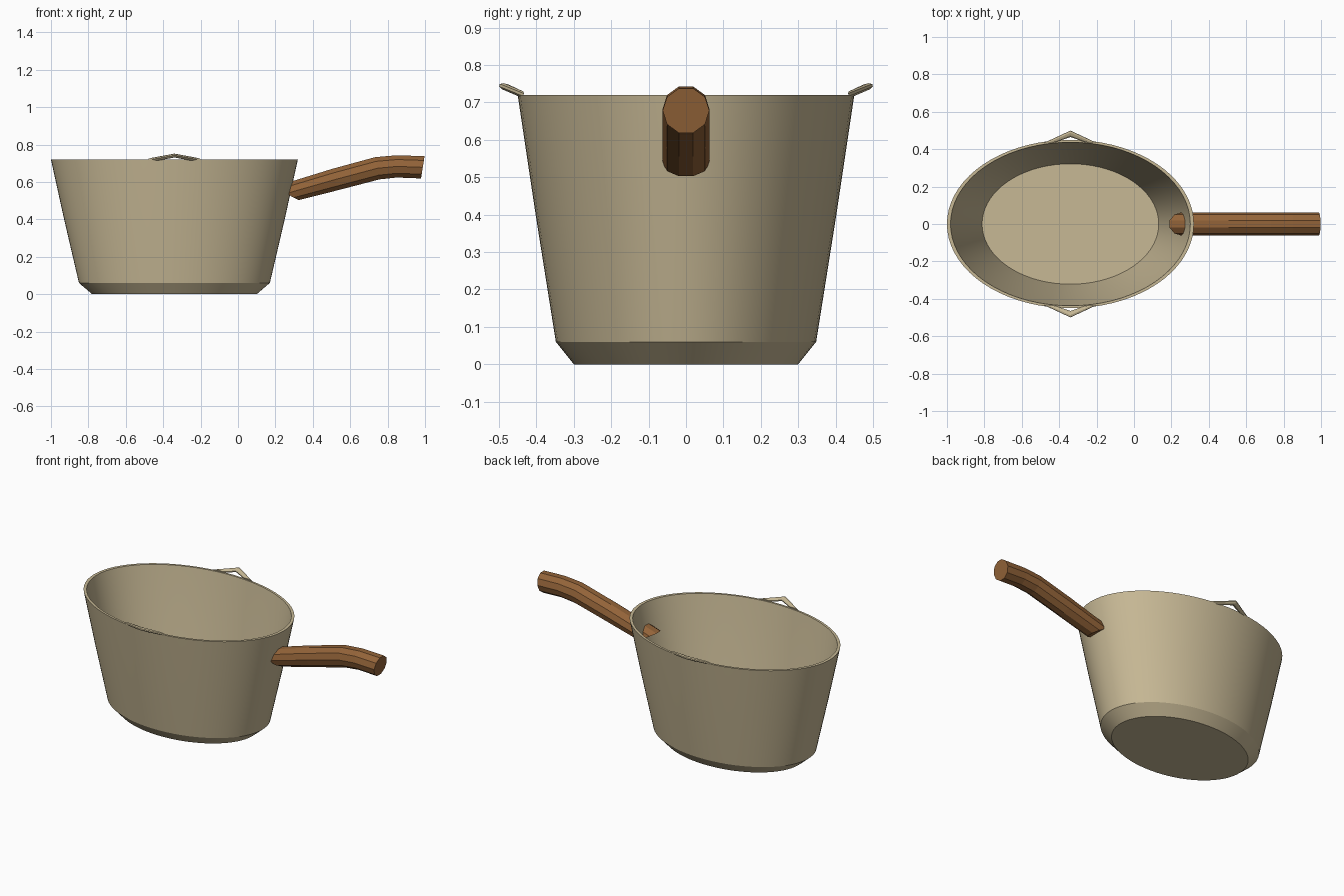
import bpy, bmesh, math
from mathutils import Vector

cube = bpy.data.objects.get("Cube")
if cube:
    bpy.data.objects.remove(cube)


def make_material(name, colour):
    mat = bpy.data.materials.new(name)
    mat.use_nodes = True
    mat.diffuse_color = colour
    mat.node_tree.nodes["Principled BSDF"].inputs["Base Color"].default_value = colour
    return mat


def loft(name, rings, sides, mat, phase=0.0):
    """Skin a run of elliptical rings, each (centre, half axis u, half axis v), and cap both ends."""
    bm = bmesh.new()
    loops = []
    for centre, u, v in rings:
        c, u, v = Vector(centre), Vector(u), Vector(v)
        angles = [phase + math.tau * i / sides for i in range(sides)]
        loops.append([bm.verts.new(c + u * math.cos(a) + v * math.sin(a)) for a in angles])
    for a, b in zip(loops, loops[1:]):
        for i in range(sides):
            j = (i + 1) % sides
            bm.faces.new((a[i], a[j], b[j], b[i]))
    bm.faces.new(loops[0])
    bm.faces.new(loops[-1])
    bmesh.ops.recalc_face_normals(bm, faces=bm.faces)
    mesh = bpy.data.meshes.new(name)
    bm.to_mesh(mesh)
    bm.free()
    mesh.materials.append(mat)
    obj = bpy.data.objects.new(name, mesh)
    bpy.context.collection.objects.link(obj)
    return obj


def smooth(obj, degrees):
    bpy.ops.object.select_all(action="DESELECT")
    obj.select_set(True)
    bpy.context.view_layer.objects.active = obj
    bpy.ops.object.shade_smooth_by_angle(angle=math.radians(degrees))


enamel = make_material("beige enamel", (0.57, 0.48, 0.30, 1))
wood = make_material("brown wood", (0.29, 0.125, 0.04, 1))

POT_X = -0.34
STRETCH = 1.467

# Oval pot: outside wall up, over the rim, then down to the inner floor
profile = [(0.30, 0.0), (0.348, 0.06), (0.402, 0.40), (0.45, 0.72),
           (0.437, 0.72), (0.388, 0.40), (0.322, 0.05)]
pot = loft("pot_body", [((POT_X, 0, z), (r * STRETCH, 0, 0), (0, r, 0)) for r, z in profile],
           72, enamel)
smooth(pot, 25)

# Ten-sided wooden handle, its slanted inner end passing through the wall
R = 0.0625
stations = [(0.257, 0.538, -0.070, 0.037), (0.52, 0.613, -0.016, 0.060),
            (0.745, 0.673, -0.012, R), (0.85, 0.683, 0.0, R),
            (0.988, 0.678, 0.010, R)]
loft("long_handle", [((x, 0, z), (0, R, 0), (hx, 0, hz)) for x, z, hx, hz in stations],
     10, wood)

# Bent bar lugs on the front and back of the rim
for name, side in (("front_lug", -1), ("back_lug", 1)):
    path = [(-0.107, 0.437, 0.721, 0.034, 0.003), (0.0, 0.482, 0.741, 0.0, -0.018),
            (0.107, 0.437, 0.721, -0.034, 0.003)]
    loft(name, [((POT_X + x, side * y, z), (ux, side * uy, uy * 0.3), (0, -side * 0.002, 0.009))
                for x, y, z, ux, uy in path], 8, enamel, math.pi / 8)
